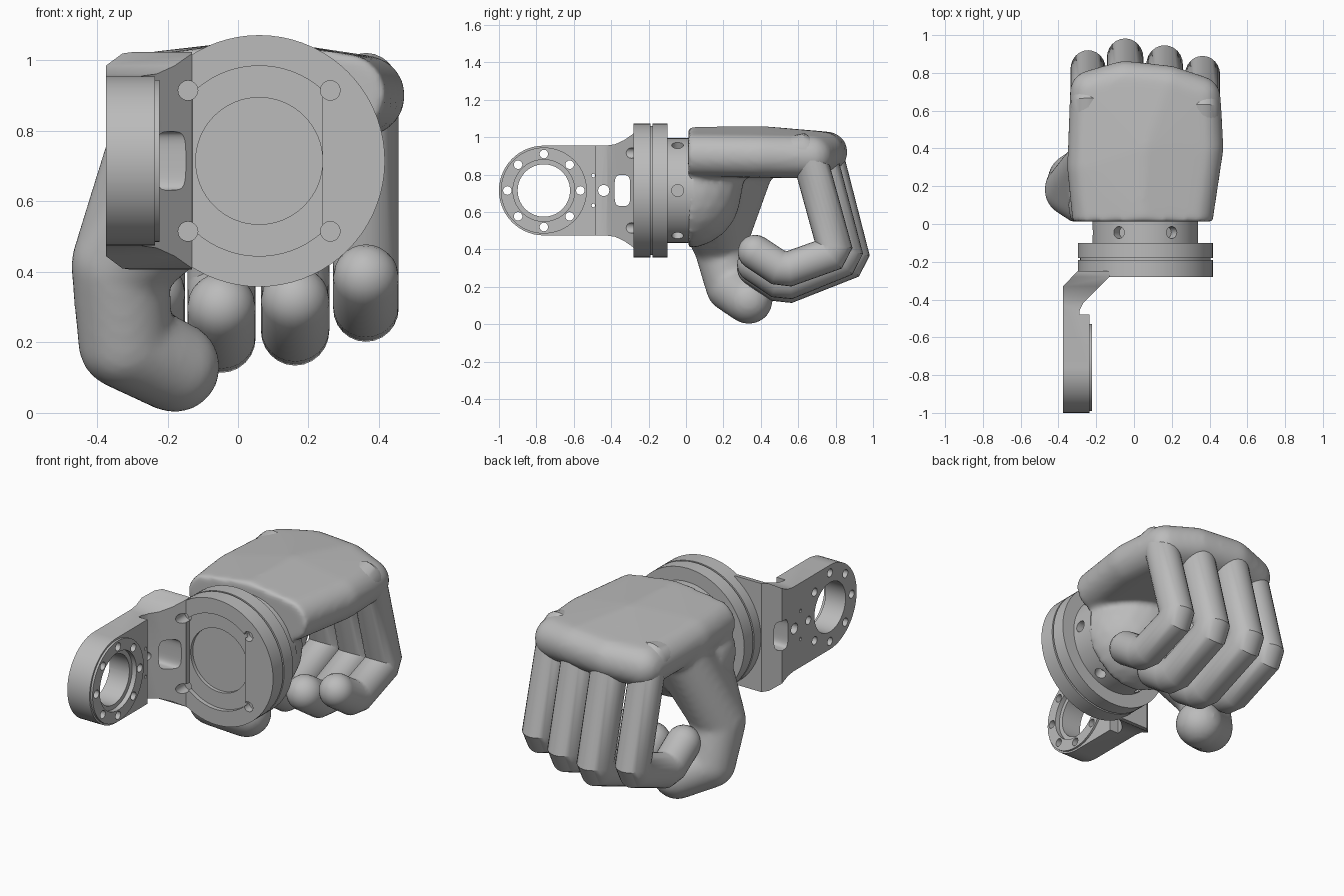
import bpy, bmesh, math
from mathutils import Vector, Matrix

if "Cube" in bpy.data.objects:
    bpy.data.objects.remove(bpy.data.objects["Cube"])

grey = bpy.data.materials.new("plain_grey")
grey.use_nodes = True
grey.diffuse_color = (0.5, 0.5, 0.5, 1)
grey.node_tree.nodes["Principled BSDF"].inputs["Base Color"].default_value = (0.5, 0.5, 0.5, 1)

AXIS = Vector((0.06, 0, 0.715))      # wrist axis, along y
RING = Vector((0, -0.76, 0.715))     # bracket ring axis, along x


def make(name, bm):
    bmesh.ops.recalc_face_normals(bm, faces=bm.faces)
    mesh = bpy.data.meshes.new(name)
    bm.to_mesh(mesh)
    bm.free()
    obj = bpy.data.objects.new(name, mesh)
    bpy.context.collection.objects.link(obj)
    mesh.materials.append(grey)
    return obj


def apply(obj):
    dg = bpy.context.evaluated_depsgraph_get()
    mesh = bpy.data.meshes.new_from_object(obj.evaluated_get(dg))
    obj.modifiers.clear()
    obj.data = mesh


def boolean(obj, tool, op):
    mod = obj.modifiers.new(op, 'BOOLEAN')
    mod.operation, mod.object, mod.solver = op, tool, 'EXACT'
    mod.use_self = True
    apply(obj)
    bpy.data.objects.remove(tool)


def smooth(obj, angle=35):
    bpy.ops.object.select_all(action='DESELECT')
    obj.select_set(True)
    bpy.context.view_layer.objects.active = obj
    bpy.ops.object.shade_smooth_by_angle(angle=math.radians(angle))


def rod(bm, start, end, r, sides=24):
    """Cylinder between two points."""
    a, b = Vector(start), Vector(end)
    turn = (b - a).to_track_quat('Z', 'Y').to_matrix().to_4x4()
    bmesh.ops.create_cone(bm, cap_ends=True, segments=sides, radius1=r, radius2=r,
                          depth=(b - a).length, matrix=Matrix.Translation((a + b) / 2) @ turn)


def prism(bm, points, shift):
    """Flat outline pushed along a vector."""
    face = bm.faces.new([bm.verts.new(p) for p in points])
    out = bmesh.ops.extrude_face_region(bm, geom=[face])["geom"]
    bmesh.ops.translate(bm, vec=shift, verts=[v for v in out if isinstance(v, bmesh.types.BMVert)])


def hull(target, balls):
    """Rounded hull around balls (x, y, z, r), cut flat at the wrist, added to target."""
    bm = bmesh.new()
    for x, y, z, r in balls:
        bmesh.ops.create_icosphere(bm, subdivisions=3, radius=r, matrix=Matrix.Translation((x, y, z)))
    res = bmesh.ops.convex_hull(bm, input=bm.verts[:])
    inside = {g for g in res["geom_interior"] + res["geom_unused"] if isinstance(g, bmesh.types.BMVert)}
    bmesh.ops.delete(bm, geom=list(inside), context='VERTS')
    bmesh.ops.bisect_plane(bm, geom=bm.verts[:] + bm.edges[:] + bm.faces[:],
                           plane_co=(0, 0.012, 0), plane_no=(0, -1, 0), clear_outer=True)
    bmesh.ops.holes_fill(bm, edges=[e for e in bm.edges if e.is_boundary], sides=0)
    bmesh.ops.recalc_face_normals(bm, faces=bm.faces)
    temp = bpy.data.meshes.new("temp")
    bm.to_mesh(temp)
    bm.free()
    target.from_mesh(temp)
    bpy.data.meshes.remove(temp)


# Palm, heel and thumb, blended into one skin
bm = bmesh.new()
hull(bm, [(-0.21, 0.0, 0.905, 0.115), (0.05, 0.0, 0.94, 0.115), (0.30, 0.0, 0.905, 0.115),
          (-0.24, 0.3, 0.91, 0.115), (0.06, 0.4, 0.945, 0.115), (0.36, 0.4, 0.9, 0.115),
          (-0.225, 0.70, 0.9, 0.115), (-0.05, 0.755, 0.92, 0.11), (0.18, 0.73, 0.92, 0.11),
          (0.345, 0.67, 0.895, 0.115)])
hull(bm, [(0.05, 0, 0.7, 0.295), (-0.15, 0.1, 0.75, 0.2), (0.05, 0.2, 0.88, 0.13)])
hull(bm, [(-0.21, 0.37, 0.89, 0.12), (-0.1, 0.1, 0.7, 0.2), (-0.335, 0.18, 0.42, 0.14)])
hull(bm, [(-0.335, 0.18, 0.42, 0.14), (-0.32, 0.24, 0.2, 0.135)])
hull(bm, [(-0.32, 0.24, 0.2, 0.135), (-0.18, 0.335, 0.13, 0.13)])
palm = make("palm_and_thumb", bm)
mod = palm.modifiers.new("blend", 'REMESH')
mod.mode, mod.voxel_size = 'VOXEL', 0.016
mod = palm.modifiers.new("soften", 'SMOOTH')
mod.factor, mod.iterations = 0.5, 8
apply(palm)
smooth(palm, 50)


def finger(name, x, r, path):
    """Mitred tube through (y, z) joints with a domed tip."""
    pts = [Vector((x, y, z)) for y, z in path]
    line = [pts[0]]
    for a, b, c in zip(pts, pts[1:], pts[2:]):      # ease each joint
        line += [b + (a - b).normalized() * 0.035, b + (c - b).normalized() * 0.035]
    line.append(pts[-1])
    radii = [r] * len(line)
    end = (line[-1] - line[-2]).normalized()
    for k in range(1, 6):
        t = math.radians(17 * k)
        line.append(pts[-1] + end * r * math.sin(t))
        radii.append(r * math.cos(t))
    bm, rings, n = bmesh.new(), [], 24
    side = Vector((1, 0, 0))
    for i, p in enumerate(line):
        d0 = (p - line[max(i - 1, 0)]).normalized() if i else (line[1] - p).normalized()
        d1 = (line[i + 1] - p).normalized() if i + 1 < len(line) else d0
        mid = (d0 + d1).normalized()
        up = side.cross(mid) / mid.dot(d0)
        rings.append([bm.verts.new(p + radii[i] * (side * math.cos(a) + up * math.sin(a)))
                      for a in (math.tau * k / n for k in range(n))])
    for a, b in zip(rings, rings[1:]):
        for k in range(n):
            bm.faces.new((a[k], a[(k + 1) % n], b[(k + 1) % n], b[k]))
    bm.faces.new(rings[0])
    bm.faces.new(rings[-1])
    smooth(make(name, bm), 32)


# Fingers: lower joint (y, z), then height of the last joint
for name, x, r, y, z, low in (("index_finger", -0.243, 0.093, 0.83, 0.36, 0.24),
                              ("middle_finger", -0.047, 0.097, 0.888, 0.345, 0.20),
                              ("ring_finger", 0.162, 0.097, 0.852, 0.355, 0.22),
                              ("little_finger", 0.363, 0.093, 0.80, 0.385, 0.285)):
    finger(name, x, r, [(0.55, 0.91), (y - 0.15, 0.93), (y, z), (0.52, low), (0.37, low + 0.1)])

# Wrist with radial screw holes
bm = bmesh.new()
rod(bm, AXIS + Vector((0, -0.12, 0)), AXIS + Vector((0, 0.04, 0)), 0.28, 64)
wrist = make("wrist", bm)
bm = bmesh.new()
for k in range(6):
    out = Vector((math.cos(k * math.pi / 3), 0, math.sin(k * math.pi / 3)))
    base = AXIS + Vector((0, -0.045, 0))
    rod(bm, base + out * 0.22, base + out * 0.32, 0.032, 16)
boolean(wrist, make("holes", bm), 'DIFFERENCE')
smooth(wrist)

# Flange discs with a groove between
bm = bmesh.new()
rod(bm, AXIS + Vector((0, -0.18, 0)), AXIS + Vector((0, -0.10, 0)), 0.357, 72)
smooth(make("rear_flange", bm))
bm = bmesh.new()
rod(bm, AXIS + Vector((0, -0.195, 0)), AXIS + Vector((0, -0.175, 0)), 0.345, 72)
smooth(make("flange_groove", bm))


def screw_holes():
    bm = bmesh.new()
    for sx in (-1, 1):
        for sz in (-1, 1):
            p = AXIS + Vector((sx * 0.202, 0, sz * 0.2))
            rod(bm, p + Vector((0, -0.6, 0)), p + Vector((0, -0.235, 0)), 0.028, 16)
    return make("holes", bm)


# Front flange with stepped recess
bm = bmesh.new()
rod(bm, AXIS + Vector((0, -0.28, 0)), AXIS + Vector((0, -0.19, 0)), 0.357, 72)
flange = make("front_flange", bm)
bm = bmesh.new()
arc = [(AXIS.x + min(0.18, max(-0.188, 0.27 * math.cos(a))), -0.255, AXIS.z + 0.27 * math.sin(a))
       for a in (math.tau * (k + 0.5) / 64 for k in range(64))]
prism(bm, arc, Vector((0, -0.1, 0)))
boolean(flange, make("recess", bm), 'DIFFERENCE')
bm = bmesh.new()
rod(bm, AXIS + Vector((0, -0.4, 0)), AXIS + Vector((0, -0.235, 0)), 0.18, 64)
boolean(flange, make("pocket", bm), 'DIFFERENCE')
boolean(flange, screw_holes(), 'DIFFERENCE')
smooth(flange)

# Bracket arm: plan outline trimmed by the side outline
bm = bmesh.new()
plan = [(-0.3, -0.25), (-0.375, -0.33), (-0.375, -1.05), (-0.235, -1.05), (-0.235, -0.48),
        (-0.29, -0.48), (-0.287, -0.455), (-0.27, -0.42), (-0.13, -0.28), (-0.13, -0.25)]
prism(bm, [(x, y, 0.3) for x, y in plan], Vector((0, 0, 0.85)))
bracket = make("bracket_arm", bm)
half = [(-0.24, 0.31), (-0.28, 0.305), (-0.33, 0.27), (-0.38, 0.247), (-0.43, 0.24)]
half += [(RING.y - 0.24 * math.sin(a), 0.24 * math.cos(a))
         for a in (math.pi / 2 * k / 14 for k in range(14))]
side = half + [(RING.y - 0.24, 0)] + [(y, -z) for y, z in reversed(half)]
bm = bmesh.new()
prism(bm, [(-0.5, y, RING.z + z) for y, z in side], Vector((0.5, 0, 0)))
boolean(bracket, make("trim", bm), 'INTERSECT')

# Raised bearing lip
bm = bmesh.new()
rod(bm, (-0.30, RING.y, RING.z), (-0.223, RING.y, RING.z), 0.23, 64)
boolean(bracket, make("lip", bm), 'UNION')


def cross_hole(bm, y, z, r, start=-0.5, end=0.1, sides=20):
    rod(bm, (start, y, z), (end, y, z), r, sides)


# Bore, bolt circle, small holes and window
bm = bmesh.new()
cross_hole(bm, RING.y, RING.z, 0.14, sides=56)
for k in range(8):
    a = k * math.pi / 4
    cross_hole(bm, RING.y + 0.195 * math.cos(a), RING.z + 0.195 * math.sin(a), 0.023, sides=14)
cross_hole(bm, -0.44, RING.z, 0.03)
for s in (-1, 1):
    cross_hole(bm, -0.495, RING.z + s * 0.08, 0.01, sides=10)
boolean(bracket, make("holes", bm), 'DIFFERENCE')
bm = bmesh.new()
cross_hole(bm, RING.y, RING.z, 0.165, start=-0.25, sides=56)
boolean(bracket, make("counterbore", bm), 'DIFFERENCE')
slot = [(-0.34 + 0.042 * math.copysign(abs(math.cos(a)) ** 0.5, math.cos(a)),
         RING.z + 0.083 * math.copysign(abs(math.sin(a)) ** 0.5, math.sin(a)))
        for a in (math.tau * (k + 0.5) / 32 for k in range(32))]
bm = bmesh.new()
prism(bm, [(-0.5, y, z) for y, z in slot], Vector((0.6, 0, 0)))
boolean(bracket, make("window", bm), 'DIFFERENCE')
boolean(bracket, screw_holes(), 'DIFFERENCE')
smooth(bracket)
